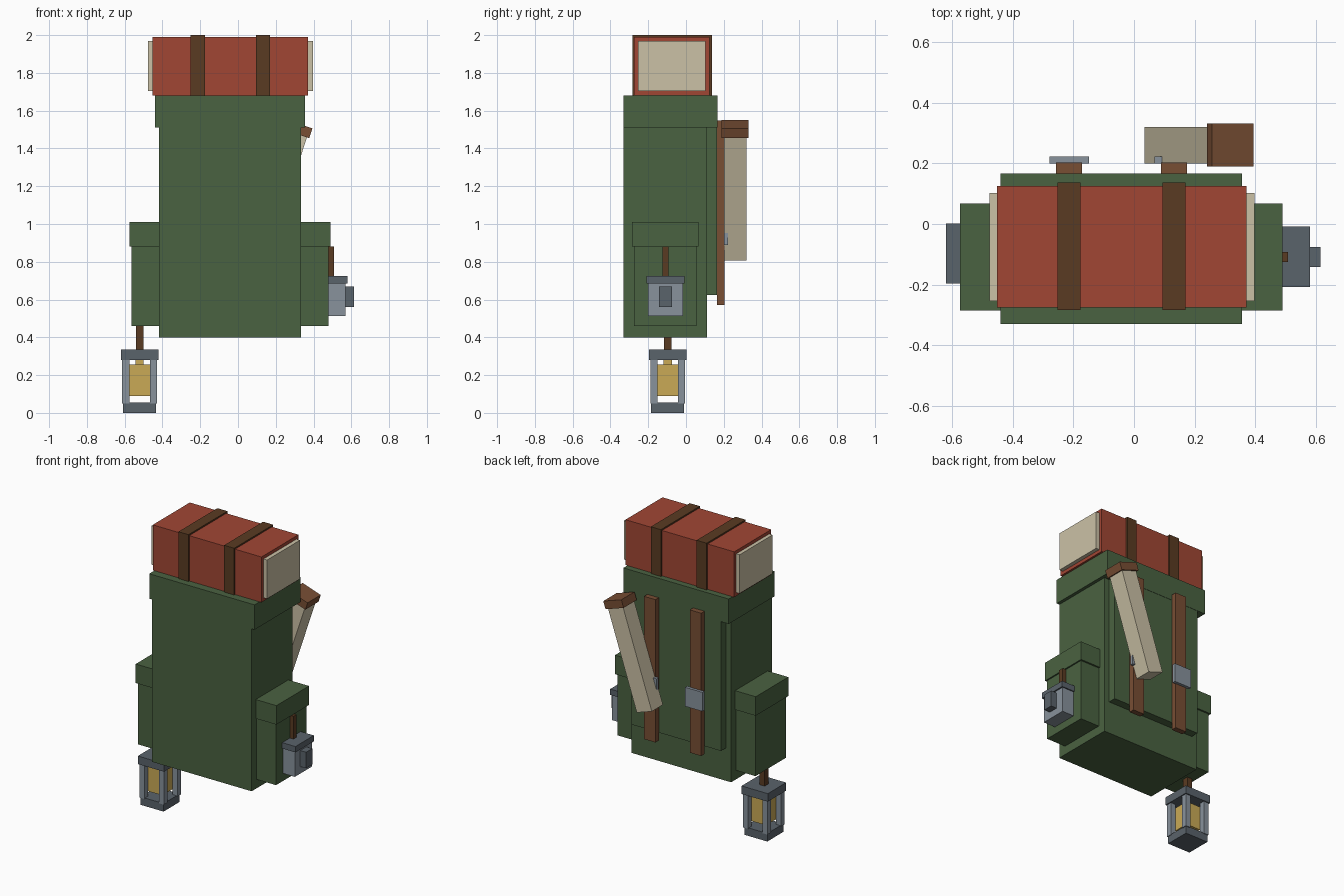
import bpy
import bmesh
from math import radians
from mathutils import Matrix, Vector

cube = bpy.data.objects.get("Cube")
if cube:
    bpy.data.objects.remove(cube, do_unlink=True)


def linear(c):
    c /= 255
    return c / 12.92 if c <= 0.04045 else ((c + 0.055) / 1.055) ** 2.4


def material(name, r, g, b):
    m = bpy.data.materials.new(name)
    m.use_nodes = True
    color = (linear(r), linear(g), linear(b), 1)
    m.diffuse_color = color
    bsdf = m.node_tree.nodes["Principled BSDF"]
    bsdf.inputs["Base Color"].default_value = color
    bsdf.inputs["Roughness"].default_value = 0.9
    return m


green = material("canvas green", 74, 98, 65)
red = material("blanket red", 161, 70, 52)
cream = material("cream", 203, 193, 166)
dark_brown = material("dark leather", 90, 59, 34)
brown = material("brown leather", 120, 78, 52)
steel = material("light steel", 136, 146, 156)
iron = material("dark iron", 90, 99, 107)
glow = material("lamp yellow", 202, 170, 86)


def box(name, mat, x, y, z, tilt=0):
    """Box from (min, max) ranges, optionally leaning toward +x about its centre."""
    size = [r[1] - r[0] for r in (x, y, z)]
    mesh = bpy.data.meshes.new(name)
    bm = bmesh.new()
    bmesh.ops.create_cube(bm, size=1, matrix=Matrix.Diagonal((*size, 1)))
    bm.to_mesh(mesh)
    bm.free()
    mesh.materials.append(mat)
    obj = bpy.data.objects.new(name, mesh)
    obj.location = [(r[0] + r[1]) / 2 for r in (x, y, z)]
    obj.rotation_euler.y = tilt
    bpy.context.collection.objects.link(obj)
    return obj


def around(c, half):
    return (c - half, c + half)


# Main pack
box("pack_body", green, (-0.418, 0.334), (-0.33, 0.11), (0.40, 1.51))
box("pack_lid", green, (-0.44, 0.356), (-0.33, 0.167), (1.51, 1.68))
box("back_panel", green, (-0.38, 0.296), (0.11, 0.165), (0.625, 1.51))

# Side pockets with caps
MID = -0.042
for side, label in ((-1, "right"), (1, "left")):
    def span(a, b):
        return tuple(sorted((MID + side * a, MID + side * b)))
    box(label + "_pocket", green, span(0.376, 0.522), (-0.275, 0.055), (0.46, 0.88))
    box(label + "_pocket_cap", green, span(0.376, 0.532), (-0.285, 0.067), (0.88, 1.01))

# Bedroll
box("bedroll", red, (-0.452, 0.37), (-0.275, 0.125), (1.68, 1.99))
box("bedroll_lining", cream, (-0.477, 0.397), (-0.253, 0.103), (1.703, 1.968))

# Straps that come in pairs
for x, label in ((MID - 0.172, "right"), (MID + 0.174, "left")):
    box(label + "_bedroll_strap", dark_brown, around(x, 0.038), (-0.284, 0.137), (1.68, 2.0))
    box(label + "_shoulder_strap", brown, around(x, 0.043), (0.165, 0.203), (0.572, 1.548))
    box(label + "_buckle", steel, around(x, 0.065), (0.2, 0.222), (0.89, 1.02))

# Leaning rolled map with its cap
LEAN = radians(18.4)
cap_centre = Vector((0.317, 0.26, 1.503))
axis = Matrix.Rotation(LEAN, 3, 'Y') @ Vector((0, 0, 1))
length = 0.715
map_centre = cap_centre - axis * length / 2
box("map_roll", cream, around(map_centre.x, 0.06), around(map_centre.y, 0.06),
    around(map_centre.z, length / 2), LEAN)
box("map_cap", brown, around(cap_centre.x, 0.072), around(cap_centre.y, 0.071),
    around(cap_centre.z, 0.027), LEAN)

# Hanging mug
box("mug_strap", dark_brown, (0.475, 0.507), (-0.125, -0.092), (0.70, 0.88))
box("mug_body", steel, (0.48, 0.57), (-0.2, -0.017), (0.512, 0.685))
box("mug_rim", iron, (0.48, 0.58), (-0.208, -0.009), (0.685, 0.725))
box("mug_handle", iron, (0.565, 0.615), (-0.142, -0.075), (0.56, 0.67))

# Hanging lantern
LX, LY = -0.521, -0.097
box("lantern_strap", dark_brown, around(LX, 0.02), around(LY, 0.02), (0.33, 0.46))
box("lantern_top", iron, around(LX, 0.099), around(LY, 0.099), (0.28, 0.335))
box("lantern_base", iron, around(LX, 0.087), around(LY, 0.087), (0, 0.055))
box("lantern_light", glow, around(LX, 0.055), around(LY, 0.055), (0.09, 0.255))
box("lantern_light_hook", glow, around(LX, 0.022), around(LY, 0.022), (0.25, 0.28))
for sx in (-1, 1):
    for sy in (-1, 1):
        box("lantern_post", steel, around(LX + sx * 0.073, 0.019),
            around(LY + sy * 0.073, 0.019), (0.05, 0.285))
